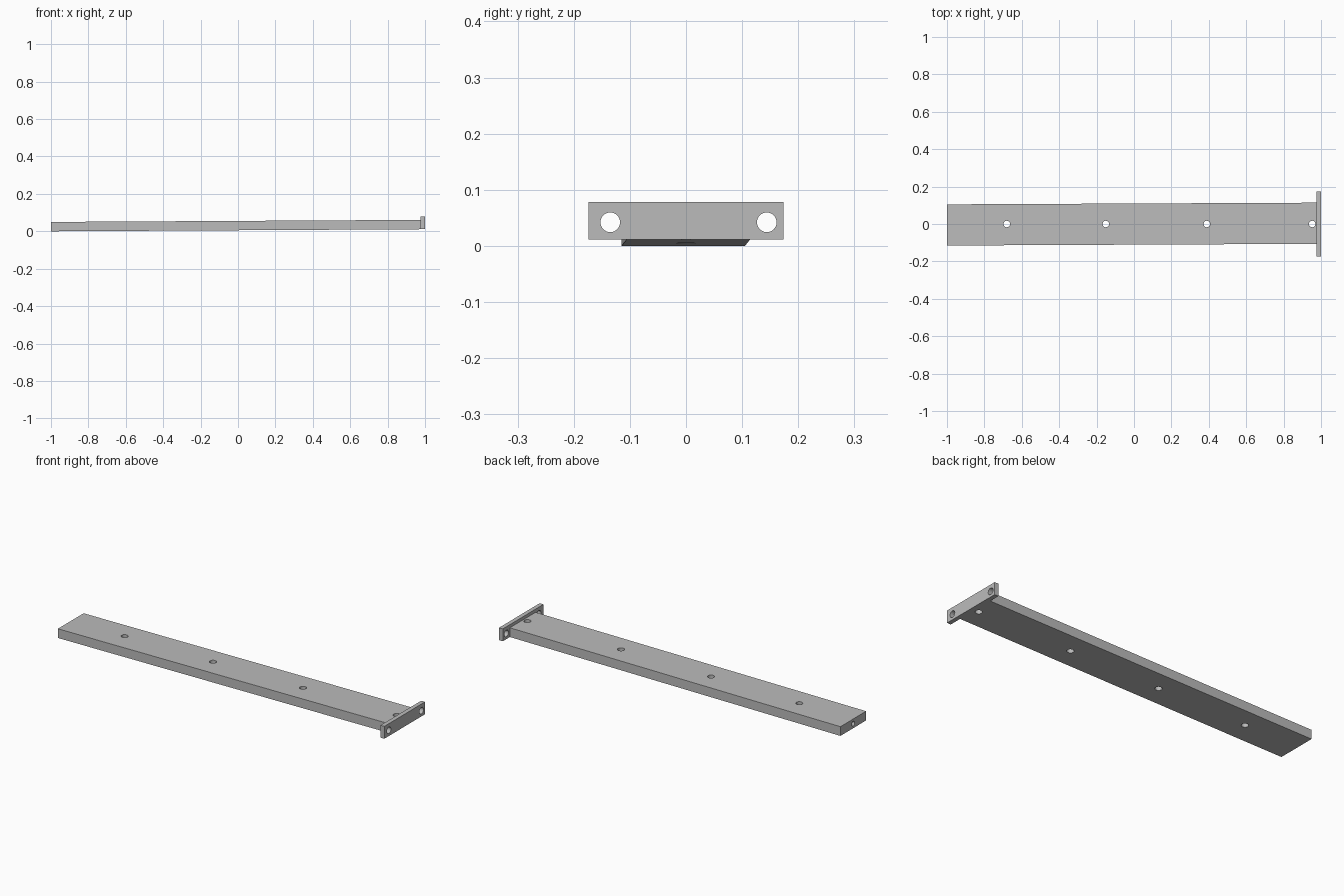
import bpy
import math
from mathutils import Matrix, Vector

cube = bpy.data.objects.get("Cube")
if cube:
    bpy.data.objects.remove(cube, do_unlink=True)

# Plain grey metal
grey = bpy.data.materials.new("grey metal")
grey.use_nodes = True
colour = (0.5, 0.5, 0.5, 1)
grey.diffuse_color = colour
grey.node_tree.nodes["Principled BSDF"].inputs["Base Color"].default_value = colour


def box(name, low, high):
    low, high = Vector(low), Vector(high)
    bpy.ops.mesh.primitive_cube_add(size=1, location=(low + high) / 2)
    obj = bpy.context.object
    obj.name = name
    obj.scale = high - low
    bpy.ops.object.transform_apply(location=True, scale=True)
    obj.data.materials.append(grey)
    return obj


def drill(target, name, location, radius, depth, rotation=(0, 0, 0)):
    bpy.ops.mesh.primitive_cylinder_add(
        vertices=32, radius=radius, depth=depth, location=location, rotation=rotation)
    cutter = bpy.context.object
    cutter.name = name
    cutter.data.materials.append(grey)
    cutter.hide_render = True
    mod = target.modifiers.new(name, "BOOLEAN")
    mod.operation = "DIFFERENCE"
    mod.solver = "EXACT"
    mod.object = cutter
    bpy.context.view_layer.objects.active = target
    bpy.ops.object.modifier_apply(modifier=mod.name)
    bpy.data.objects.remove(cutter, do_unlink=True)


def smooth(obj):
    bpy.ops.object.select_all(action="DESELECT")
    obj.select_set(True)
    bpy.context.view_layer.objects.active = obj
    bpy.ops.object.shade_smooth_by_angle(angle=math.radians(30))


ALONG_X = (0, math.pi / 2, 0)

# Long bar, very slightly skewed upward and sideways along its length
bar = box("long_bar", (-1, -0.11, 0), (0.98, 0.11, 0.05))
for v in bar.data.vertices:
    t = (v.co.x + 1) / 1.98
    v.co.z += 0.011 * t
    v.co.y += -0.005 + 0.009 * t
for i, x in enumerate((-0.68, -0.15, 0.39, 0.952)):
    drill(bar, f"bar_hole_{i + 1}", (x, 0, 0.03), 0.0175, 0.2)

# Blind hole in the free end
drill(bar, "end_hole", (-1, -0.005, 0.025), 0.0125, 0.4, ALONG_X)
smooth(bar)

# Upright mounting plate with two bolt holes
plate = box("end_plate", (0.977, -0.174, 0.011), (1, 0.174, 0.078))
for side, y in (("right", -0.135), ("left", 0.144)):
    drill(plate, f"plate_hole_{side}", (0.99, y, 0.042), 0.0175, 0.1, ALONG_X)
smooth(plate)
